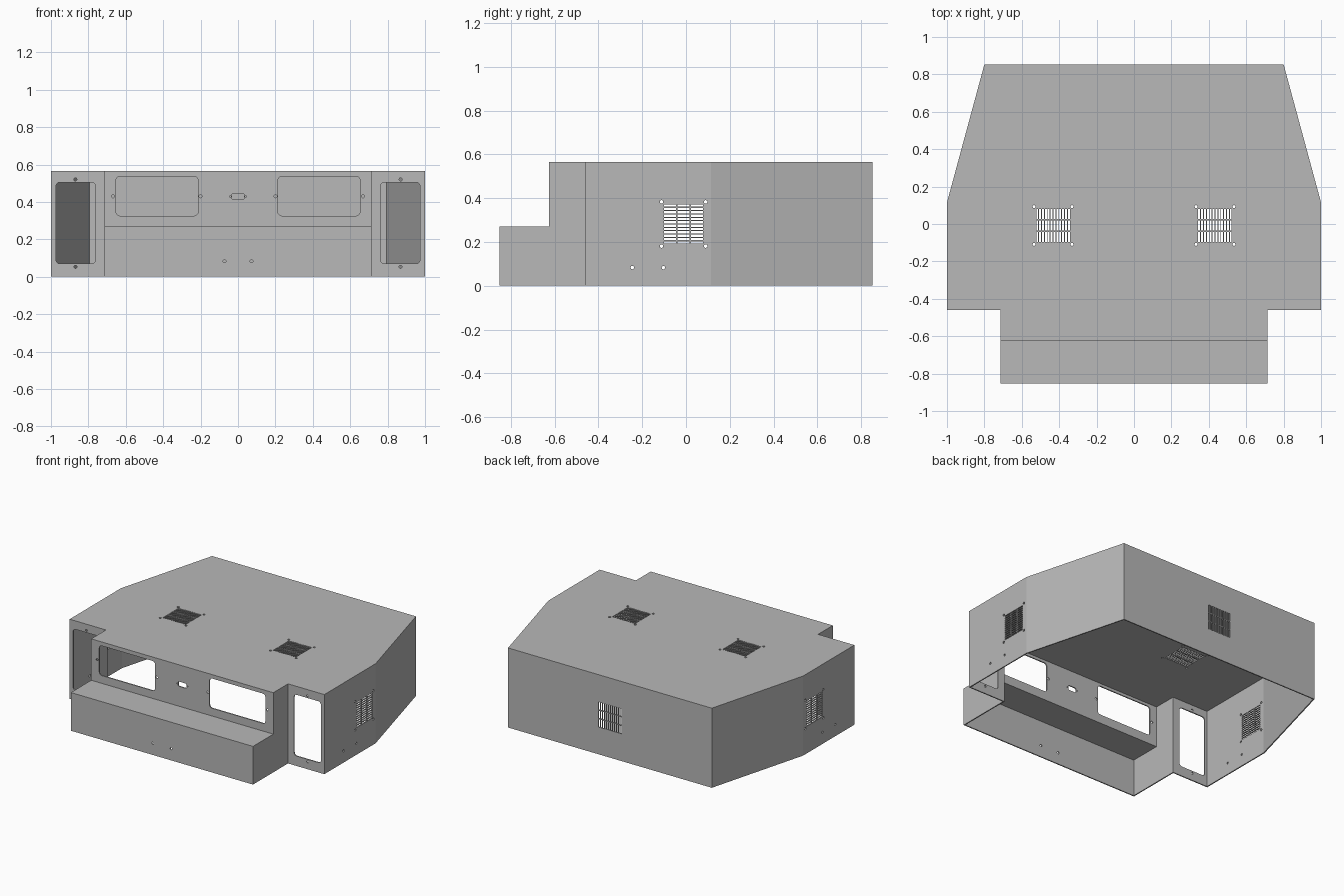
import bpy, bmesh, math
from mathutils import Matrix, Vector

cube = bpy.data.objects.get("Cube")
if cube:
    bpy.data.objects.remove(cube, do_unlink=True)

T = 0.008                      # sheet thickness
H = 0.565                      # overall height
LEDGE = 0.271                  # ledge height
FRONT, UPPER, WING, BEND, BACK = -0.853, -0.625, -0.46, 0.115, 0.853
HALF, TAIL = 0.715, 0.8        # half widths of the nose and of the back
X, Y, Z = Vector((1, 0, 0)), Vector((0, 1, 0)), Vector((0, 0, 1))

grey = bpy.data.materials.new("sheet_grey")
grey.use_nodes = True
grey.diffuse_color = (0.48, 0.48, 0.48, 1)
grey.node_tree.nodes["Principled BSDF"].inputs["Base Color"].default_value = grey.diffuse_color


def rect(u0, u1, v0, v1):
    return [(u0, v0), (u1, v0), (u1, v1), (u0, v1)]


def circle(u, v, r=0.008, n=16):
    return [(u + r * math.cos(i * math.tau / n), v + r * math.sin(i * math.tau / n))
            for i in range(n)]


def rounded(u0, u1, v0, v1, r=0.02, n=5):
    pts = []
    corners = [(u1 - r, v1 - r), (u0 + r, v1 - r), (u0 + r, v0 + r), (u1 - r, v0 + r)]
    for k, (cu, cv) in enumerate(corners):
        for i in range(n + 1):
            a = (k + i / n) * math.pi / 2
            pts.append((cu + r * math.cos(a), cv + r * math.sin(a)))
    return pts


def vent(cu, cv, along_u=False, screws=True, half=0.092, count=12):
    """Grille of narrow slots in three bands, with a screw hole at each corner."""
    holes = []
    pitch, band = 2 * half / count, 2 * half / 3
    for i in range(count):
        a = -half + (i + 0.5) * pitch
        for j in range(3):
            b = -half + (j + 0.5) * band
            w, l = pitch * 0.34, band / 2 - 0.003
            if along_u:
                holes.append(rect(cu + b - l, cu + b + l, cv + a - w, cv + a + w))
            else:
                holes.append(rect(cu + a - w, cu + a + w, cv + b - l, cv + b + l))
    if screws:
        holes += [circle(cu + su * 0.101, cv + sv * 0.101) for su in (1, -1) for sv in (1, -1)]
    return holes


def panel(name, outline, holes, origin, u, v, mirror=False):
    """Flat sheet with cut-outs; its outer face lies on the u-v plane."""
    curve = bpy.data.curves.new(name, 'CURVE')
    curve.dimensions, curve.fill_mode, curve.extrude = '2D', 'BOTH', T / 2
    for loop in [outline] + holes:
        spline = curve.splines.new('POLY')
        spline.points.add(len(loop) - 1)
        for p, (a, b) in zip(spline.points, loop):
            p.co = (a, b, 0, 1)
        spline.use_cyclic_u, spline.use_smooth = True, False
    temp = bpy.data.objects.new(name + "_outline", curve)
    bpy.context.scene.collection.objects.link(temp)
    graph = bpy.context.evaluated_depsgraph_get()
    mesh = bpy.data.meshes.new_from_object(temp.evaluated_get(graph))
    bpy.data.objects.remove(temp, do_unlink=True)
    bpy.data.curves.remove(curve)

    n = u.cross(v)
    m = Matrix((u, v, n)).transposed().to_4x4()
    m.translation = Vector(origin) - n * T / 2
    if mirror:
        m = Matrix.Scale(-1, 4, X) @ m
    bm = bmesh.new()
    bm.from_mesh(mesh)
    bmesh.ops.transform(bm, matrix=m, verts=bm.verts)
    bmesh.ops.remove_doubles(bm, verts=bm.verts, dist=1e-5)
    bmesh.ops.recalc_face_normals(bm, faces=bm.faces)
    for f in bm.faces:
        f.smooth = False
    bm.to_mesh(mesh)
    bm.free()
    mesh.materials.clear()
    mesh.materials.append(grey)
    ob = bpy.data.objects.new(name, mesh)
    bpy.context.scene.collection.objects.link(ob)


# Roof with two grilles
half_roof = [(HALF, UPPER), (HALF, WING), (1, WING), (1, BEND), (TAIL, BACK)]
roof = half_roof + [(-x, y) for x, y in reversed(half_roof)]
panel("roof", roof, vent(0.433, -0.008) + vent(-0.433, -0.008), (0, 0, H), X, Y)

# Upper front: two windows, their screws and a small centre port
openings = [rounded(-0.032, 0.032, 0.412, 0.446, 0.008)]
for s in (1, -1):
    openings.append(rounded(*sorted((s * 0.214, s * 0.652)), 0.326, 0.537))
    openings += [circle(s * x, 0.43) for x in (0.2, 0.668)]
    openings.append(circle(s * 0.041, 0.429, 0.004))
panel("upper_front", rect(-HALF, HALF, LEDGE - T, H - T), openings, (0, UPPER, 0), X, Z)

# Ledge top and lower front
panel("ledge_top", rect(-HALF, HALF, FRONT, UPPER + T), [], (0, 0, LEDGE), X, Y)
panel("lower_front", rect(-HALF, HALF, 0, LEDGE - T),
      [circle(-0.072, 0.083), circle(0.072, 0.083)], (0, FRONT, 0), X, Z)

# Back wall with one grille
panel("back_wall", rect(-TAIL, TAIL, 0, H - T), vent(0, 0.282, screws=False),
      (0, BACK, 0), -X, Z)

# Paired walls
cheek = [(FRONT, 0), (WING + T, 0), (WING + T, H - T), (UPPER, H - T),
         (UPPER, LEDGE - T), (FRONT, LEDGE - T)]
slant = Vector((TAIL - 1, BACK - BEND, 0))
for side, flip in (("left", False), ("right", True)):
    panel(side + "_cheek", cheek, [], (HALF, 0, 0), Y, Z, flip)
    panel(side + "_wing_front", rect(HALF, 1, 0, H - T),
          [rounded(0.762, 0.973, 0.07, 0.505), circle(0.869, 0.52), circle(0.869, 0.053)],
          (0, WING, 0), X, Z, flip)
    panel(side + "_wall", rect(WING, BEND, 0, H - T),
          vent(-0.011, 0.282, along_u=True) + [circle(-0.245, 0.083), circle(-0.103, 0.083)],
          (1, 0, 0), Y, Z, flip)
    panel(side + "_slanted_wall", rect(0, slant.length, 0, H - T), [],
          (1, BEND, 0), slant.normalized(), Z, flip)
